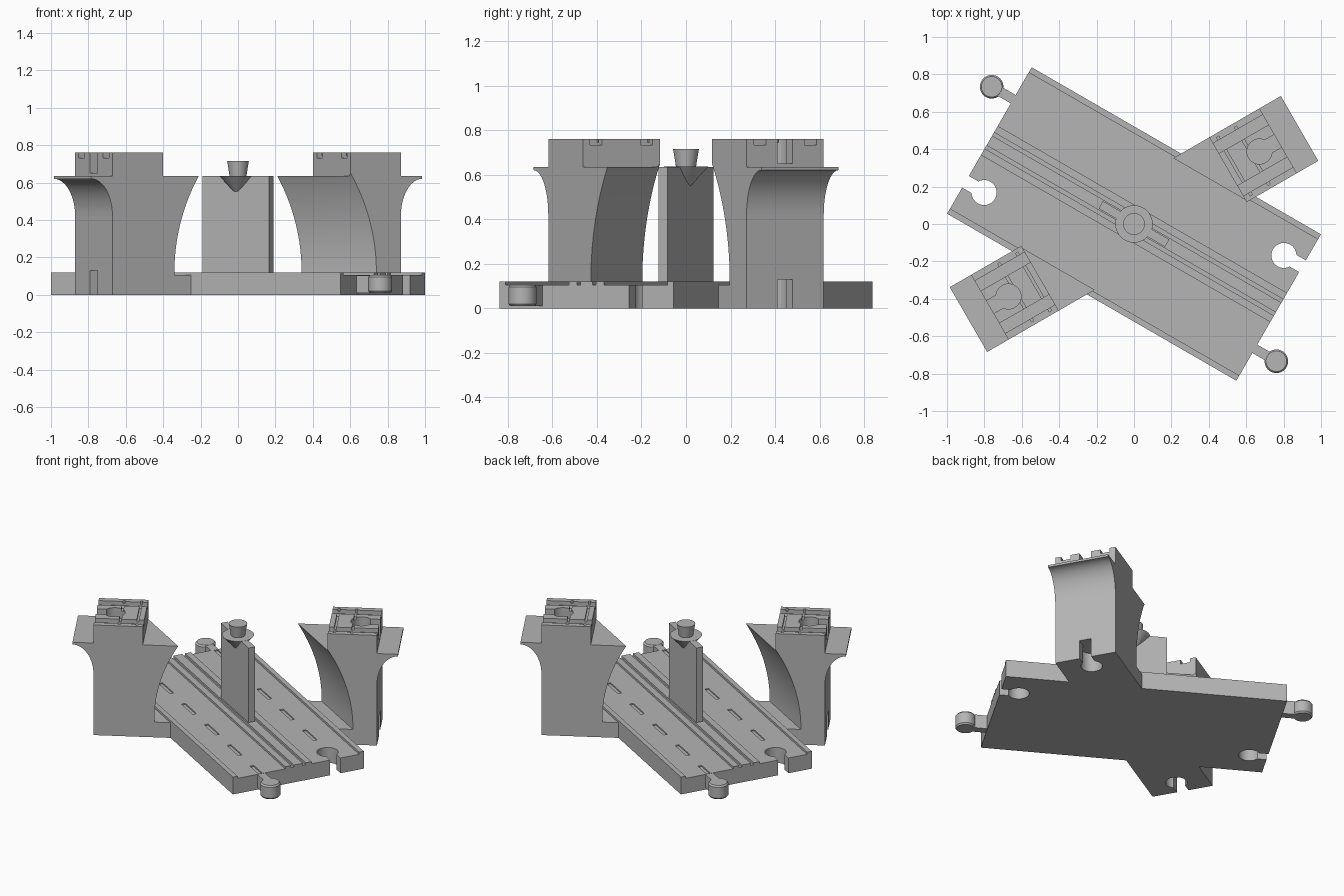
import bpy, bmesh
from math import radians, sin, cos, pi, sqrt
from mathutils import Matrix

if "Cube" in bpy.data.objects:
    bpy.data.objects.remove(bpy.data.objects["Cube"], do_unlink=True)

grey = bpy.data.materials.new("plain grey")
grey.use_nodes = True
GREY = (0.46, 0.46, 0.46, 1)
grey.diffuse_color = GREY
grey.node_tree.nodes["Principled BSDF"].inputs["Base Color"].default_value = GREY


def finish(name, bm, turn):
    bmesh.ops.recalc_face_normals(bm, faces=bm.faces)
    bm.transform(Matrix.Rotation(radians(turn), 4, "Z"))
    me = bpy.data.meshes.new(name)
    bm.to_mesh(me)
    bm.free()
    me.materials.append(grey)
    ob = bpy.data.objects.new(name, me)
    bpy.context.scene.collection.objects.link(ob)
    return ob


def prism(name, pts, lo, hi, axis, turn):
    """Extrude a closed 2D profile along one axis, then turn it about z."""
    place = {"x": lambda a, b, c: (c, a, b),
             "y": lambda a, b, c: (a, c, b),
             "z": lambda a, b, c: (a, b, c)}[axis]
    bm = bmesh.new()
    low, high = [[bm.verts.new(place(a, b, c)) for a, b in pts] for c in (lo, hi)]
    bm.faces.new(low)
    bm.faces.new(high)
    for i in range(len(pts)):
        j = (i + 1) % len(pts)
        bm.faces.new((low[i], low[j], high[j], high[i]))
    return finish(name, bm, turn)


def box(name, x, y, z, turn):
    pts = [(x[0], y[0]), (x[1], y[0]), (x[1], y[1]), (x[0], y[1])]
    return prism(name, pts, z[0], z[1], "z", turn)


def lathe(name, center, r1, r2, z1, z2, turn, segs=48):
    bm = bmesh.new()
    bmesh.ops.create_cone(bm, cap_ends=True, segments=segs, radius1=r1, radius2=r2, depth=z2 - z1)
    bm.transform(Matrix.Translation((center[0], center[1], (z1 + z2) / 2)))
    return finish(name, bm, turn)


def cut(ob, cutters):
    for c in cutters:
        c.hide_render = True
        m = ob.modifiers.new("cut", "BOOLEAN")
        m.operation, m.solver, m.object = "DIFFERENCE", "EXACT", c
    bpy.context.view_layer.update()
    deps = bpy.context.evaluated_depsgraph_get()
    me = bpy.data.meshes.new_from_object(ob.evaluated_get(deps))
    ob.modifiers.clear()
    ob.data = me
    for c in cutters:
        bpy.data.objects.remove(c, do_unlink=True)


ROAD, ARM = -30, 30
END, EDGE, TOP, LANE = 0.893, 0.452, 0.12, 0.105
KEY = 0.255
parts = []

# Road slab: kerbs at the edges and three ridges in the middle
profile = [(-EDGE, 0), (EDGE, 0), (EDGE, TOP), (0.42, TOP), (0.42, LANE)]
for a, b in ((0.09, 0.05), (0.03, -0.03), (-0.05, -0.09)):
    profile += [(a, LANE), (a, TOP), (b, TOP), (b, LANE)]
profile += [(-0.42, LANE), (-0.42, TOP), (-EDGE, TOP)]
road = prism("road_slab", profile, -END, END, "x", ROAD)
parts.append(road)

# Sockets and lane dashes, repeated at the half turn
cutters = []
for half in (0, 180):
    t = ROAD + half
    cutters.append(lathe("socket", (0.778, KEY), 0.067, 0.067, -0.1, 0.3, t))
    cutters.append(box("socket_neck", (0.8, 1), (KEY - 0.036, KEY + 0.036), (-0.1, 0.3), t))
    for i in range(5):
        u = -0.505 + 0.3375 * i
        cutters.append(box("dash", (u - 0.083, min(u + 0.083, 0.888)), (-0.273, -0.247), (0.097, 0.2), t))
cut(road, cutters)

# Connector pegs at both road ends
for side, half in (("right", 0), ("left", 180)):
    t = ROAD + half
    at = (1.026, -KEY)
    parts.append(lathe(side + "_connector_foot", at, 0.055, 0.063, 0.01, 0.02, t))
    parts.append(lathe(side + "_connector", at, 0.063, 0.063, 0.02, 0.095, t))
    parts.append(lathe(side + "_connector_top", at, 0.063, 0.055, 0.095, LANE, t))
    parts.append(box(side + "_connector_neck", (0.885, 1.0), (-KEY - 0.026, -KEY + 0.026), (0.01, 0.104), t))

# Central pillar with its pin
parts.append(box("center_pillar", (-0.205, 0.205), (-0.023, 0.023), (0.09, 0.635), ROAD))
parts.append(lathe("pillar_cone", (0, 0), 0.001, 0.1, 0.527, 0.636, ROAD))
parts.append(lathe("pillar_pin", (0, 0), 0.044, 0.058, 0.63, 0.715, ROAD))

# Clearance arch that trims the inner side of each tower
R = 1.085
arch = [(-0.3, -0.1), (0.44, -0.1), (0.44, LANE), (0.54, LANE)]
for i in range(25):
    h = 0.68 * i / 24
    arch.append((0.54 - R + sqrt(R * R - h * h), TOP + h))
arch.append((-0.3, 0.8))

# Concave bracket under the outer ledge
bracket = [(0.885, 0.635), (0.885, 0.42)]
for i in range(17):
    a = pi / 2 * i / 16
    bracket.append((1.022 - 0.132 * cos(a), 0.42 + 0.2 * sin(a)))
bracket.append((1.022, 0.635))

for side, half in (("right", 0), ("left", 180)):
    t = ARM + half
    tower = box(side + "_tower", (0.2, 0.89), (-0.2, 0.2), (0, 0.76), t)
    cutters = [prism("arch", arch, -2, 2, "x", ROAD + half),
               box("step", (0, 0.58), (-0.5, 0.5), (0.635, 1), t)]
    # Keyhole sockets at the top and the foot
    for z in ((0.65, 0.9), (-0.1, 0.13)):
        cutters.append(lathe("keyhole", (0.775, 0), 0.067, 0.067, z[0], z[1], t))
        cutters.append(box("keyhole_neck", (0.79, 1), (-0.039, 0.039), z, t))
    # Wheel grooves and the cross joints
    for s in (-1, 1):
        q = sorted((s * 0.1, s * 0.162))
        cutters.append(box("groove", (0.5, 1), q, (0.732, 0.9), t))
    for p in (0.62, 0.73):
        cutters.append(box("joint", (p - 0.007, p + 0.007), (-0.18, 0.18), (0.745, 0.9), t))
    cut(tower, cutters)
    parts.append(tower)
    parts.append(prism(side + "_ledge", bracket, -0.2, 0.2, "y", t))

# Smooth the curves, keep the edges sharp
bpy.ops.object.select_all(action="DESELECT")
for ob in parts:
    ob.select_set(True)
bpy.context.view_layer.objects.active = parts[0]
bpy.ops.object.shade_smooth_by_angle(angle=radians(30))
